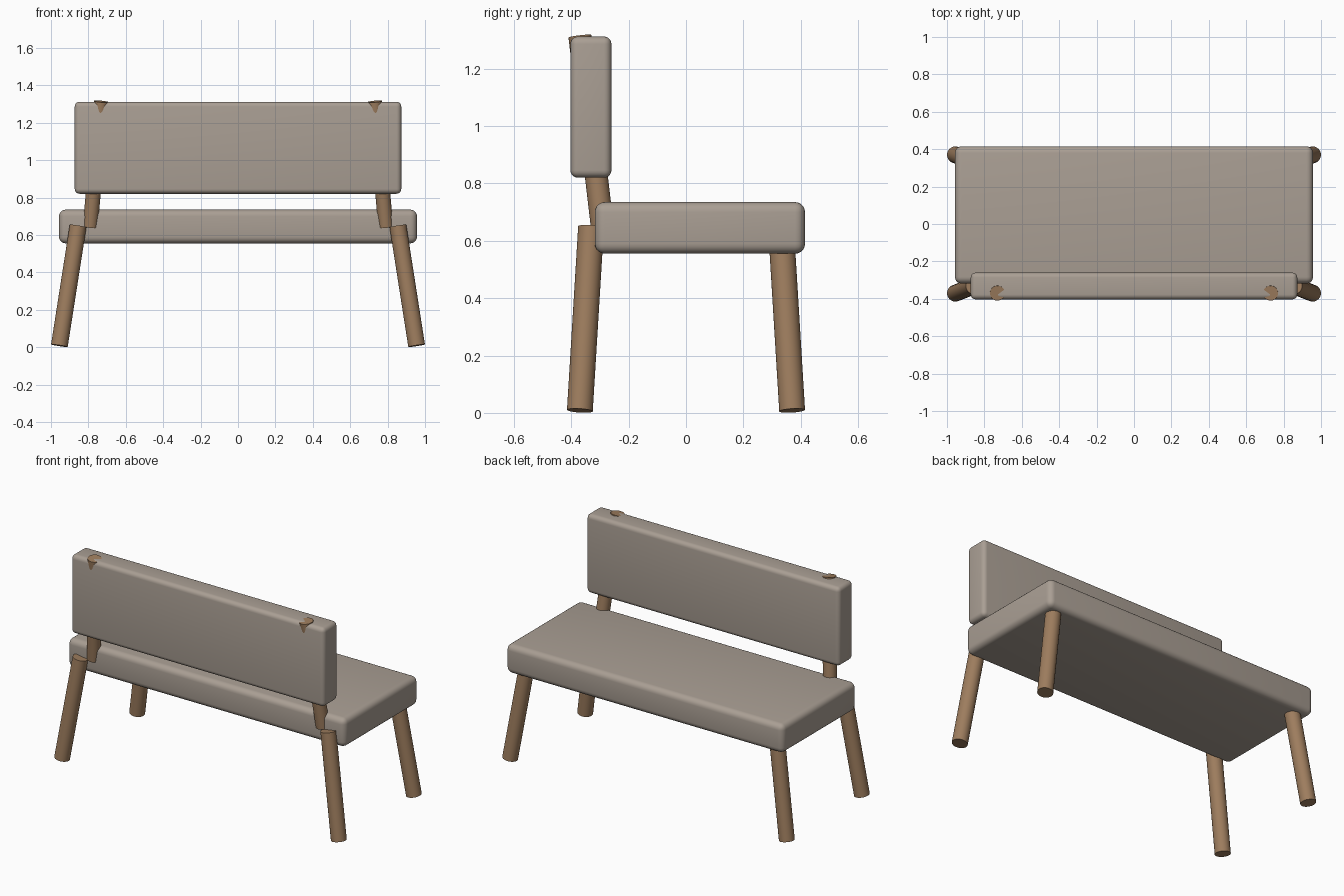
import bpy
import math
from mathutils import Vector

default = bpy.data.objects.get("Cube")
if default:
    bpy.data.objects.remove(default, do_unlink=True)


def material(name, rgb):
    mat = bpy.data.materials.new(name)
    mat.use_nodes = True
    colour = (*rgb, 1)
    mat.diffuse_color = colour
    mat.node_tree.nodes["Principled BSDF"].inputs["Base Color"].default_value = colour
    return mat


fabric = material("warm grey fabric", (0.40, 0.345, 0.295))
wood = material("brown wood", (0.34, 0.205, 0.112))


def finish(obj, name, mat):
    obj.name = name
    obj.data.materials.append(mat)
    bpy.ops.object.shade_smooth_by_angle(angle=math.radians(35))


def cushion(name, low, high, radius):
    """Rounded box between two corners."""
    low, high = Vector(low), Vector(high)
    bpy.ops.mesh.primitive_cube_add(size=1, location=(low + high) / 2)
    obj = bpy.context.object
    obj.scale = high - low
    bpy.ops.object.transform_apply(location=False, rotation=False, scale=True)
    bevel = obj.modifiers.new("rounded edges", 'BEVEL')
    bevel.width = radius
    bevel.segments = 5
    bpy.ops.object.modifier_apply(modifier=bevel.name)
    finish(obj, name, fabric)


def rod(name, bottom, top, radius):
    """Round stick running from bottom to top."""
    bottom, top = Vector(bottom), Vector(top)
    axis = top - bottom
    bpy.ops.mesh.primitive_cylinder_add(
        vertices=32, radius=radius, depth=axis.length, location=(bottom + top) / 2,
        rotation=axis.to_track_quat('Z', 'Y').to_euler())
    finish(bpy.context.object, name, wood)


# Upholstered seat and backrest
cushion("seat", (-0.957, -0.318, 0.555), (0.957, 0.415, 0.735), 0.035)
cushion("backrest", (-0.873, -0.403, 0.82), (0.873, -0.26, 1.312), 0.026)

# Splayed legs and leaning backrest posts
for side, s in (("left", 1), ("right", -1)):
    for end, e in (("front", -1), ("back", 1)):
        rod(f"{end}_{side}_leg", (s * 0.955, e * 0.37, 0.008),
            (s * 0.855, e * 0.331, 0.648), 0.045)
    rod(f"{side}_backrest_post", (s * 0.79, -0.291, 0.642),
        (s * 0.73, -0.37, 1.313), 0.04)
